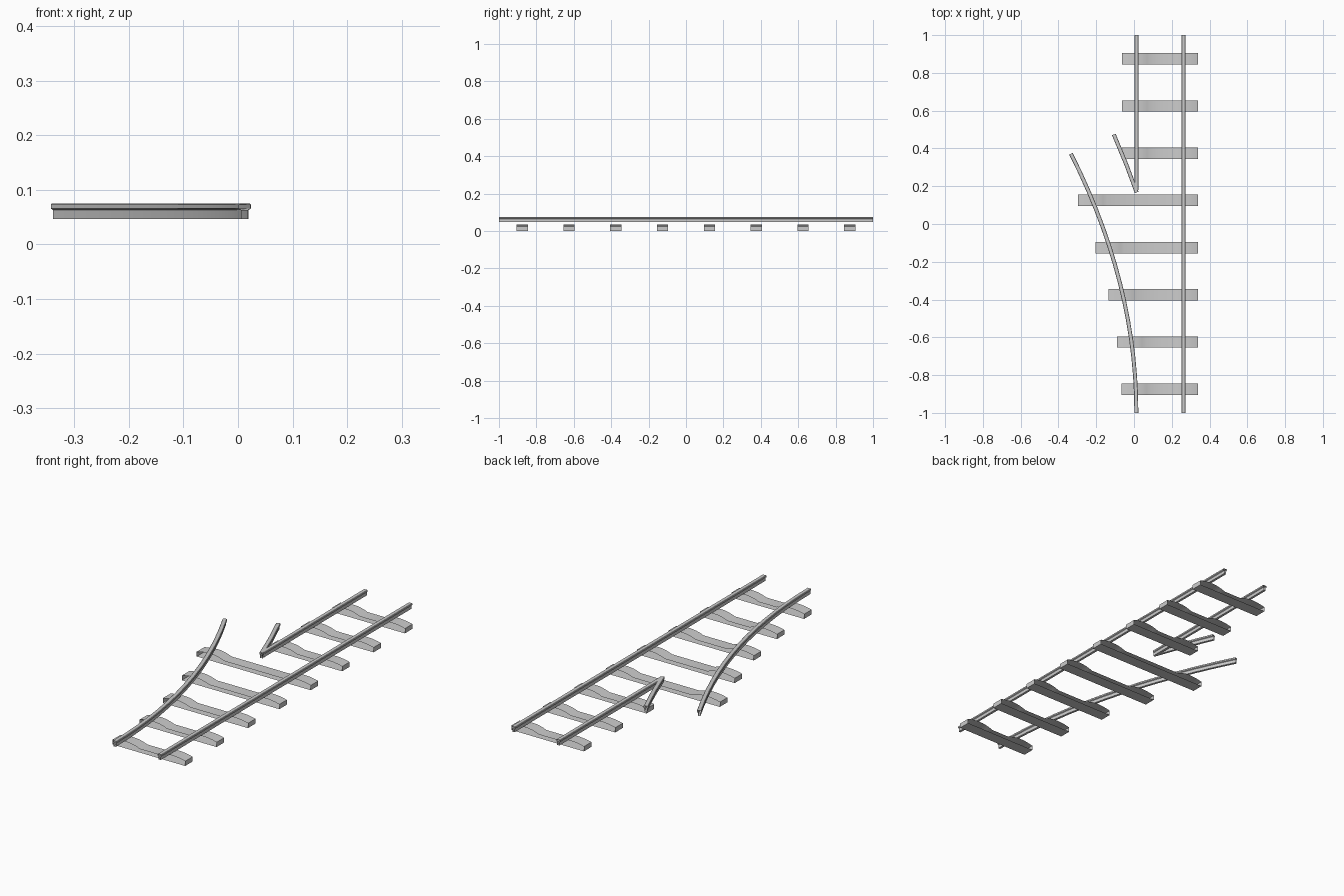
import bpy, math
from mathutils import Vector

if "Cube" in bpy.data.objects:
    bpy.data.objects.remove(bpy.data.objects["Cube"])


def sweep(name, profile, path):
    """Sweep a closed (side, z) profile along a flat path; both ends stay open."""
    path = [Vector(p) for p in path]
    verts, faces, n = [], [], len(profile)
    for i, p in enumerate(path):
        d = (path[min(i + 1, len(path) - 1)] - path[max(i - 1, 0)]).normalized()
        side = Vector((d.y, -d.x))
        verts += [(p.x + side.x * s, p.y + side.y * s, z) for s, z in profile]
    for i in range(len(path) - 1):
        for j in range(n):
            k = (j + 1) % n
            faces.append((i * n + j, i * n + k, (i + 1) * n + k, (i + 1) * n + j))
    mesh = bpy.data.meshes.new(name)
    mesh.from_pydata(verts, [], faces)
    mesh.update()
    ob = bpy.data.objects.new(name, mesh)
    bpy.context.collection.objects.link(ob)
    bpy.context.view_layer.objects.active = ob
    ob.select_set(True)
    bpy.ops.object.shade_smooth_by_angle(angle=math.radians(30))
    ob.select_set(False)
    return ob


LEFT, RIGHT = 0.0125, 0.2625


def curve_x(y):
    return LEFT - 0.184 * (y + 1) ** 2


# Rail section: wide head on a narrower web
half = [(0.006, 0.047), (0.006, 0.063), (0.0105, 0.066), (0.0105, 0.073), (0.0085, 0.075)]
rail = half + [(-s, z) for s, z in reversed(half)]

# Rails: straight stock rail, curved diverging rail, and the two legs of the frog
sweep("straight_rail", rail, [(RIGHT, -1), (RIGHT, 1)])
ys = [-1 + 1.372 * i / 14 for i in range(15)]
sweep("curved_rail", rail, [(curve_x(y), y) for y in ys])
sweep("frog_straight_rail", rail, [(LEFT, 0.18), (LEFT, 1)])
sweep("frog_branch_rail", rail, [(0.014, 0.167), (-0.04, 0.313), (-0.107, 0.474)])


# Sleepers: thin middle with an arched seat under each rail
def seat(cx, inner):
    """Arch over one rail; inner is +1 when the middle lies towards +x."""
    pts = []
    for i in range(9):
        t = -1 + 2 * i / 8
        base = 0.018 if t * inner > 0 else 0.024
        pts.append((cx + 0.0765 * t, base + (0.034 - base) * (1 - t * t)))
    return pts


for i in range(8):
    y = -0.875 + 0.25 * i
    cx = curve_x(y) if y < 0.2 else LEFT
    top = seat(cx, 1) + seat(RIGHT, -1)
    profile = [(top[-1][0], 0), (top[0][0], 0)] + top
    sweep(f"sleeper_{i + 1}", profile, [(0, y - 0.03), (0, y + 0.03)])
